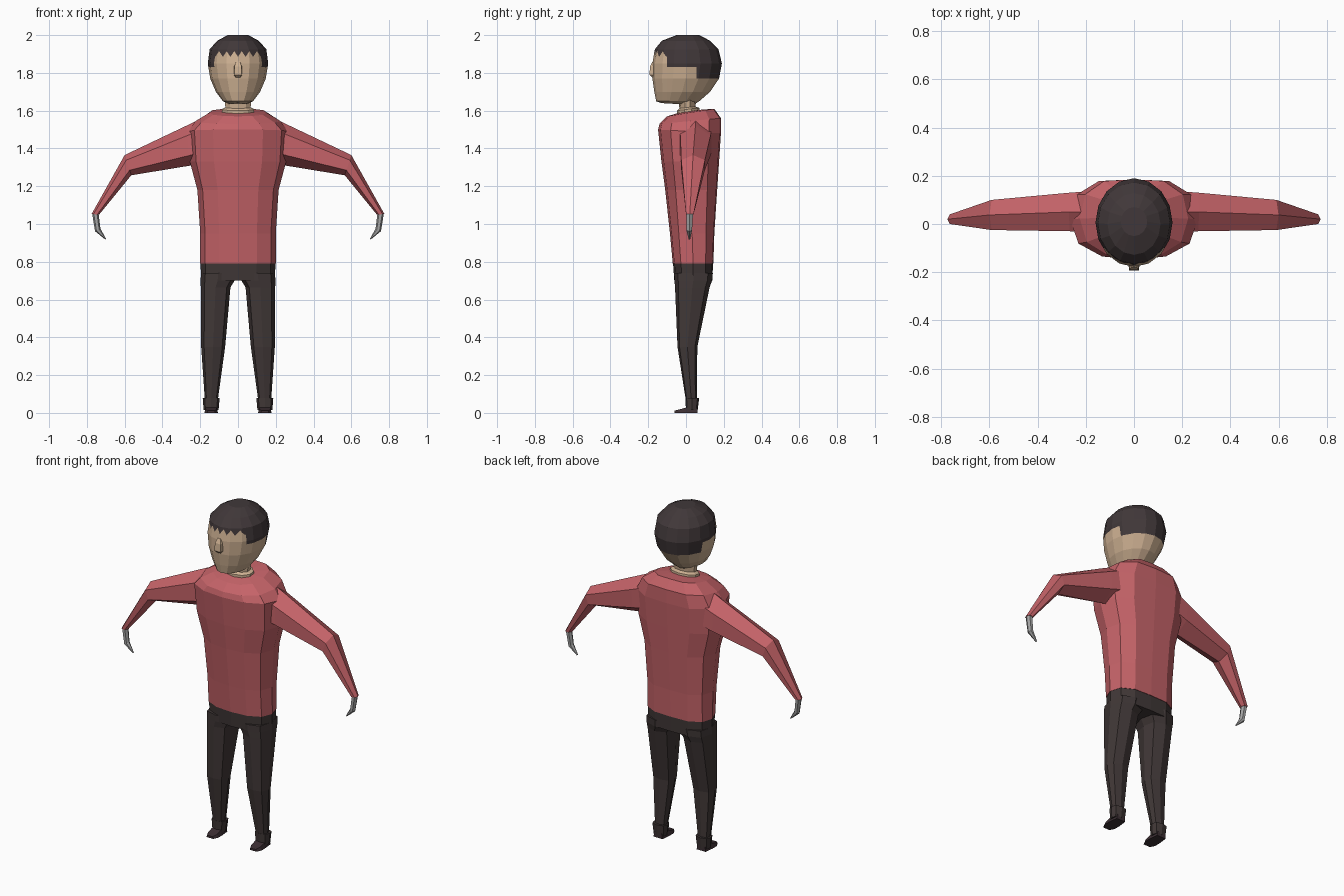
import bpy, bmesh, math
from mathutils import Vector

cube = bpy.data.objects.get("Cube")
if cube:
    bpy.data.objects.remove(cube, do_unlink=True)


def material(name, rgb):
    m = bpy.data.materials.new(name)
    m.use_nodes = True
    m.diffuse_color = (*rgb, 1)
    b = m.node_tree.nodes["Principled BSDF"]
    b.inputs["Base Color"].default_value = (*rgb, 1)
    b.inputs["Roughness"].default_value = 0.9
    return m


RED = material("red_sweater", (0.56, 0.125, 0.14))
SKIN = material("skin", (0.62, 0.44, 0.29))
HAIR = material("dark_hair", (0.052, 0.039, 0.041))
TROUSER = material("dark_trousers", (0.052, 0.039, 0.038))
SHOE = material("dark_shoes", (0.045, 0.028, 0.033))
GREY = material("grey_hands", (0.38, 0.38, 0.38))


def finish(bm, name, *mats):
    bmesh.ops.recalc_face_normals(bm, faces=bm.faces)
    me = bpy.data.meshes.new(name)
    bm.to_mesh(me)
    bm.free()
    for m in mats:
        me.materials.append(m)
    ob = bpy.data.objects.new(name, me)
    bpy.context.collection.objects.link(ob)
    return ob


def loft(rings):
    """Skin a list of closed point rings and cap both ends."""
    bm = bmesh.new()
    vs = [[bm.verts.new(p) for p in r] for r in rings]
    n = len(vs[0])
    for a, b in zip(vs, vs[1:]):
        for i in range(n):
            j = (i + 1) % n
            bm.faces.new((a[i], a[j], b[j], b[i]))
    bm.faces.new(vs[0])
    bm.faces.new(vs[-1])
    return bm


def section(shape, zf, zb, xa, xb, yf, yb):
    """Fit a unit outline into an x/y box, tilted from front height to back height."""
    return [((xa + xb) / 2 + u * (xb - xa) / 2,
             (yf + yb) / 2 + v * (yb - yf) / 2,
             (zf + zb) / 2 + v * (zb - zf) / 2) for u, v in shape]


def outline(n):
    return [(math.sin(2 * math.pi * i / n), -math.cos(2 * math.pi * i / n)) for i in range(n)]


# Body outline: half of it, then mirrored
half = [(0.5, -0.92), (0.87, -0.6), (1, 0), (0.9, 0.62), (0.55, 0.96)]
BODY = [(0, -1)] + half + [(0, 1)] + [(-u, v) for u, v in reversed(half)]
LEG = [(0, -1), (0.75, -0.8), (1, 0), (0.8, 0.75), (0, 1), (-0.8, 0.75), (-1, 0), (-0.75, -0.8)]

# Sweater torso
torso = [(0.79, 0.79, 0.20, -0.07, 0.145), (0.95, 0.95, 0.20, -0.085, 0.15),
         (1.18, 1.18, 0.215, -0.11, 0.165), (1.33, 1.33, 0.255, -0.13, 0.175),
         (1.50, 1.48, 0.265, -0.148, 0.185), (1.53, 1.56, 0.225, -0.14, 0.185),
         (1.57, 1.61, 0.15, -0.10, 0.15), (1.585, 1.605, 0.09, -0.05, 0.08)]
finish(loft([section(BODY, zf, zb, -w, w, a, b) for zf, zb, w, a, b in torso]), "sweater", RED)

# Trouser hips
hips = [(0.80, 0.198, -0.069, 0.143), (0.70, 0.196, -0.062, 0.14)]
finish(loft([section(BODY, z, z, -w, w, a, b) for z, w, a, b in hips]), "trouser_hips", TROUSER)

# Neck
neck = [(1.575, 1.59, 0.088, -0.048, 0.072), (1.60, 1.615, 0.088, -0.048, 0.07),
        (1.612, 1.622, 0.07, -0.035, 0.05), (1.66, 1.66, 0.075, -0.04, 0.055)]
finish(loft([section(outline(10), zf, zb, -w, w, a, b) for zf, zb, w, a, b in neck]), "neck", SKIN)

# Head
head = [(1.64, 1.63, 0.045, -0.13, 0.04), (1.65, 1.65, 0.08, -0.158, 0.07),
        (1.70, 1.70, 0.117, -0.168, 0.128), (1.77, 1.77, 0.147, -0.178, 0.175),
        (1.85, 1.85, 0.16, -0.178, 0.19), (1.925, 1.925, 0.15, -0.165, 0.172),
        (1.97, 1.97, 0.11, -0.128, 0.128), (2.0, 2.0, 0.055, -0.05, 0.07)]
bm = loft([section(outline(16), zf, zb, -w, w, a, b) for zf, zb, w, a, b in head])


def cut(co, no, test=lambda c: True):
    faces = [f for f in bm.faces if test(f.calc_center_median())]
    geom = faces + list({e for f in faces for e in f.edges}) + list({v for f in faces for v in f.verts})
    bmesh.ops.bisect_plane(bm, geom=geom, dist=1e-5, plane_co=co, plane_no=no)


# Hairline cuts: steps at the sides, a zigzag fringe over the forehead
LOW, HIGH, STEP = 1.885, 1.915, 0.04
for z in (1.77, 1.83, LOW, HIGH):
    cut((0, 0, z), (0, 0, 1))
for y in (-0.10, 0.055):
    cut((0, y, 0), (0, 1, 0))
slope = (HIGH - LOW) / (STEP / 2)
for k in range(-4, 5):
    for s in (1, -1):
        cut((k * STEP, 0, LOW), (s * slope, 0, -1),
            lambda c: LOW < c.z < HIGH and c.y < -0.10 and abs(c.x - k * STEP) < STEP)


def is_hair(c):
    if c.y > 0.055:
        return c.z > 1.77
    if c.y > -0.10:
        return c.z > 1.83
    off = abs(c.x - STEP * round(c.x / STEP))
    return c.z > LOW + slope * off


for f in bm.faces:
    f.material_index = int(is_hair(f.calc_center_median()))
finish(bm, "head", SKIN, HAIR)

# Nose
nose = [(1.775, 0.014, -0.178), (1.79, 0.025, -0.194), (1.835, 0.023, -0.19), (1.86, 0.012, -0.178)]
finish(loft([[(-w, -0.15, z), (w, -0.15, z), (w * 0.8, y, z), (-w * 0.8, y, z)]
             for z, w, y in nose]), "nose", SKIN)


def limb_ring(s, top, bottom, yf, yb, n=6):
    """Ring between a top and a bottom point in x/z, with a front and back reach in y."""
    t, b = Vector((top[0], top[1])), Vector((bottom[0], bottom[1]))
    pts = []
    for i in range(n):
        a = 2 * math.pi * i / n
        p = (t + b) / 2 + math.cos(a) * (t - b) / 2
        pts.append((s * p.x, (yf + yb) / 2 + math.sin(a) / 0.866 * (yb - yf) / 2, p.y))
    return pts


SLEEVE = [((0.20, 1.555), (0.20, 1.32), -0.035, 0.135),
          ((0.27, 1.522), (0.26, 1.308), -0.03, 0.13),
          ((0.60, 1.365), (0.565, 1.258), -0.025, 0.10),
          ((0.775, 1.053), (0.735, 1.05), 0.0, 0.04)]
HAND = [((0.772, 1.055), (0.738, 1.055), 0.003, 0.037),
        ((0.757, 0.962), (0.728, 0.975), 0.003, 0.032),
        ((0.703, 0.918), (0.699, 0.923), 0.014, 0.022)]
LEGS = [(0.74, 0.012, 0.196, -0.063, 0.142), (0.70, 0.018, 0.198, -0.061, 0.138),
        (0.665, 0.04, 0.197, -0.058, 0.125), (0.35, 0.068, 0.195, -0.045, 0.06),
        (0.06, 0.108, 0.175, 0.0, 0.057)]
CUFF = [(0.015, 0.103, 0.182, 0.0, 0.062), (0.08, 0.097, 0.187, -0.004, 0.07)]
# Shoe rings run from heel to toe: y, half width, height
FOOT = [(0.06, 0.03, 0.03), (0.0, 0.036, 0.028), (-0.035, 0.036, 0.018), (-0.062, 0.022, 0.012)]

# Arms, hands, legs, cuffs and shoes on both sides
for s, side in ((1, "left"), (-1, "right")):
    finish(loft([limb_ring(s, *r) for r in SLEEVE]), side + "_sleeve", RED)
    finish(loft([limb_ring(s, *r) for r in HAND]), side + "_hand", GREY)
    for name, rings in (("_trouser_leg", LEGS), ("_trouser_cuff", CUFF)):
        finish(loft([section(LEG, z, z, s * a, s * b, yf, yb) for z, a, b, yf, yb in rings]),
               side + name, TROUSER)
    finish(loft([[(s * 0.142 - w, y, 0), (s * 0.142 + w, y, 0),
                  (s * 0.142 + w * 0.8, y, h), (s * 0.142 - w * 0.8, y, h)]
                 for y, w, h in FOOT]), side + "_shoe", SHOE)
